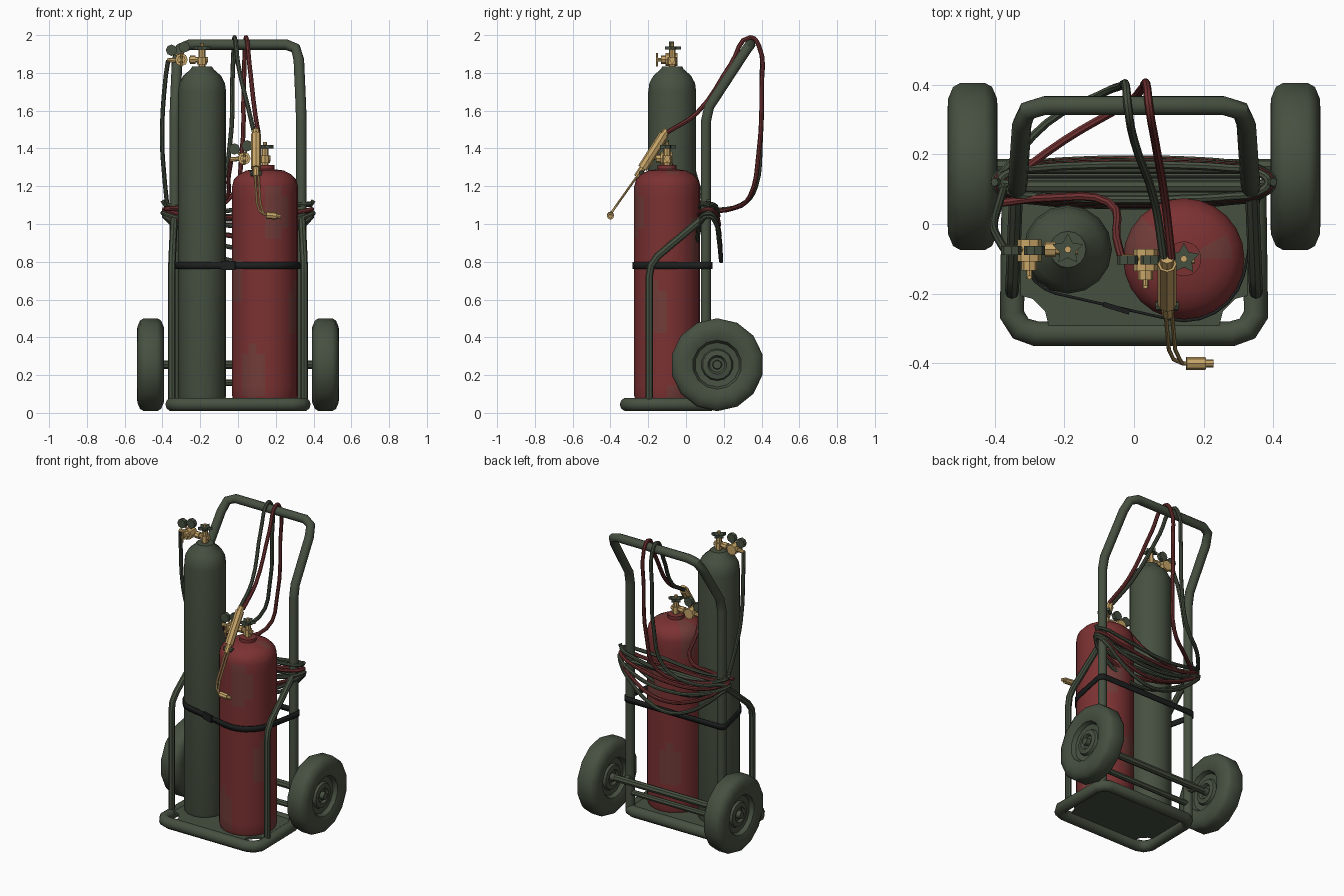
import bpy, bmesh, math
from mathutils import Matrix, Vector
from mathutils.geometry import convex_hull_2d

cube = bpy.data.objects.get("Cube")
if cube:
    bpy.data.objects.remove(cube, do_unlink=True)


def material(name, r, g, b):
    m = bpy.data.materials.new(name)
    m.use_nodes = True
    m.diffuse_color = (r, g, b, 1)
    node = m.node_tree.nodes["Principled BSDF"]
    node.inputs["Base Color"].default_value = (r, g, b, 1)
    node.inputs["Roughness"].default_value = 0.7
    return m


GREEN = material("dark green paint", 0.062, 0.080, 0.052)
RED = material("red paint", 0.200, 0.031, 0.032)
WORN = material("worn red paint", 0.165, 0.045, 0.040)
HOSE = material("red rubber", 0.160, 0.030, 0.030)
BRASS = material("brass", 0.580, 0.380, 0.140)
BLACK = material("black webbing", 0.012, 0.013, 0.013)


def smooth(ob):
    bpy.ops.object.select_all(action='DESELECT')
    ob.select_set(True)
    bpy.context.view_layer.objects.active = ob
    bpy.ops.object.shade_smooth_by_angle(angle=math.radians(42))


def add(name, bm, *mats):
    bmesh.ops.recalc_face_normals(bm, faces=bm.faces)
    me = bpy.data.meshes.new(name)
    bm.to_mesh(me)
    bm.free()
    for m in mats:
        me.materials.append(m)
    ob = bpy.data.objects.new(name, me)
    bpy.context.collection.objects.link(ob)
    smooth(ob)
    return ob


def tube(name, pts, r, mat, closed=False, soft=False, sides=2):
    """Round tube along a path, with mitred or soft bends."""
    cu = bpy.data.curves.new(name, 'CURVE')
    cu.dimensions = '3D'
    cu.bevel_depth, cu.bevel_resolution = r, sides
    cu.use_fill_caps = True
    cu.resolution_u = 4
    sp = cu.splines.new('BEZIER' if soft else 'POLY')
    points = sp.bezier_points if soft else sp.points
    points.add(len(pts) - 1)
    for p, co in zip(points, pts):
        if soft:
            p.co = co
            p.handle_left_type = p.handle_right_type = 'AUTO'
        else:
            p.co = (*co, 1)
    sp.use_cyclic_u = closed
    cu.materials.append(mat)
    ob = bpy.data.objects.new(name, cu)
    bpy.context.collection.objects.link(ob)
    bpy.ops.object.select_all(action='DESELECT')
    ob.select_set(True)
    bpy.context.view_layer.objects.active = ob
    bpy.ops.object.convert(target='MESH')
    smooth(bpy.context.view_layer.objects.active)


def lathe(profile, matrix, segs):
    """Spin a (radius, height) profile about its own z axis."""
    bm = bmesh.new()
    vs = [bm.verts.new((r, 0, z)) for r, z in profile]
    es = [bm.edges.new(e) for e in zip(vs, vs[1:])]
    bmesh.ops.spin(bm, geom=vs + es, cent=(0, 0, 0), axis=(0, 0, 1),
                   angle=math.tau, steps=segs, use_duplicate=False)
    bmesh.ops.remove_doubles(bm, verts=bm.verts, dist=0.0005)
    bm.transform(matrix)
    return bm


def prism(outline, z0, z1):
    bm = bmesh.new()
    f = bm.faces.new([bm.verts.new((x, y, z0)) for x, y in outline])
    top = bmesh.ops.extrude_face_region(bm, geom=[f])["geom"]
    bmesh.ops.translate(bm, vec=(0, 0, z1 - z0),
                        verts=[v for v in top if isinstance(v, bmesh.types.BMVert)])
    return bm


# Gas cylinders
TALL, SHORT = Vector((-0.19, -0.073, 0)), Vector((0.143, -0.1, 0))
add("tall_cylinder", lathe([(0, .07), (.122, .07), (.127, .09), (.127, 1.70), (.121, 1.745), (.1, 1.785),
                            (.06, 1.82), (.052, 1.835), (0, 1.835)], Matrix.Translation(TALL), 16), GREEN)
walls = [(.174, .09 + i * .0555) for i in range(21)]
bm = lathe([(0, .07), (.168, .07)] + walls + [(.165, 1.235), (.14, 1.262), (.1, 1.283), (.05, 1.29),
           (.05, 1.312), (0, 1.312)], Matrix.Translation(SHORT), 24)
for f in bm.faces:  # scattered worn patches
    c = f.calc_center_median() - SHORT
    a = math.atan2(c.y, c.x)
    f.material_index = int(math.sin(3 * a + 5 * c.z) + math.sin(2 * a - 9 * c.z + 1) > 1.0)
add("short_cylinder", bm, RED, WORN)

# Base frame and plate
half = [(0.28, -.315), (0.325, -.3), (0.35, -.26), (0.345, .07), (0.325, .11), (0.29, .125)]
ring = half + [(-x, y) for x, y in reversed(half)]
tube("base_frame", [(x, y, .045) for x, y in ring], .036, GREEN, closed=True, sides=3)
half = [(0.24, -.31), (0.255, -.25), (0.29, -.215), (0.345, -.2), (0.34, .11)]
add("base_plate", prism(half + [(-x, y) for x, y in reversed(half)], .055, .07), GREEN)

# Push handle, side struts, crossbars and axle
half = [(.335, .105, .05), (.335, .105, 1.54), (.333, .122, 1.62), (.322, .285, 1.87), (.305, .325, 1.93), (.255, .34, 1.95)]
tube("handle_frame", half + [(-x, y, z) for x, y, z in reversed(half)], .028, GREEN, sides=3)
for s, side in ((1, "left"), (-1, "right")):
    tube(side + "_strut", [(s * .35, -.195, .05), (s * .35, -.195, .72), (s * .35, -.185, .78),
                           (s * .348, -.15, .83), (s * .338, .1, 1.04)], .02, GREEN)
    tube(side + "_axle_bracket", [(s * .335, .1, .255), (s * .335, .165, .255)], .026, GREEN)
    tube(side + "_hose_hook", [(s * .335, .11, 1.1), (s * .385, .12, 1.1), (s * .4, .12, 1.125)], .012, GREEN)
for z in (.16, 1.03):
    tube("crossbar", [(-.335, .108, z), (.335, .108, z)], .018, GREEN)
tube("axle", [(-.47, .165, .255), (.47, .165, .255)], .022, GREEN)

# Wheels: tyre, dished rim and hub in one turned shape
side = [(.246, .035), (.234, .056), (.2, .07), (.165, .072), (.13, .06), (.118, .035), (.085, .03),
        (.078, .045), (.05, .05), (.04, .035), (.025, .035), (.022, .062), (0, .062)]
wheel = [(r, -h) for r, h in reversed(side)] + side
for s, word in ((1, "left"), (-1, "right")):
    place = Matrix.Translation((s * .463, .165, .255)) @ Matrix.Rotation(s * math.pi / 2, 4, 'Y')
    add(word + "_wheel", lathe(wheel, place, 14), GREEN)

# Strap pulled tight around cylinders and uprights
pts = []
for x, y, r in ((TALL.x, TALL.y, .131), (SHORT.x, SHORT.y, .178), (.335, .105, .03), (-.335, .105, .03)):
    pts += [(x + r * math.cos(i * math.tau / 24), y + r * math.sin(i * math.tau / 24)) for i in range(24)]
bm = bmesh.new()
loop = [bm.verts.new((*pts[i], .762)) for i in convex_hull_2d(pts)]
edges = [bm.edges.new((loop[i - 1], loop[i])) for i in range(len(loop))]
up = bmesh.ops.extrude_edge_only(bm, edges=edges)["geom"]
bmesh.ops.translate(bm, vec=(0, 0, .036), verts=[v for v in up if isinstance(v, bmesh.types.BMVert)])
mod = add("strap", bm, BLACK).modifiers.new("thickness", 'SOLIDIFY')
mod.thickness, mod.offset = .008, 0
buckle = prism([(-.09, -.237), (-.015, -.26), (-.012, -.246), (-.087, -.223)], .757, .803)
add("strap_buckle", buckle, BLACK)


# Valve, regulator, gauges and star handwheel
def valve_set(word, o):
    def part(name, a, b, r, mat=BRASS):
        tube(word + "_" + name, [o + Vector(a), o + Vector(b)], r, mat)
    part("valve_stem", (0, 0, -.01), (0, 0, .09), .018)
    part("valve_nut", (0, 0, .01), (0, 0, .05), .026)
    part("valve_outlet", (.03, 0, .035), (-.07, 0, .035), .015)
    part("outlet_nut", (-.035, 0, .035), (-.065, 0, .035), .022)
    part("regulator", (-.11, -.035, .035), (-.11, .028, .035), .034)
    part("regulator_bonnet", (-.11, -.06, .035), (-.11, -.03, .035), .022)
    part("adjusting_screw", (-.11, -.085, .035), (-.11, -.05, .035), .009)
    part("screw_handle", (-.11, -.08, 0), (-.11, -.08, .07), .006)
    part("hose_outlet", (-.1, 0, .035), (-.185, 0, .03), .012)
    for dx, dz in ((-.162, .085), (-.095, .102)):
        part("gauge_stem", (-.11, 0, .035), (dx, 0, dz), .007)
        part("gauge", (dx, -.016, dz), (dx, .01, dz), .03, GREEN)
    star = [(o.x + r * math.cos(a), o.y + r * math.sin(a)) for a, r in
            ((math.pi / 2 + i * math.pi / 5, .024 if i % 2 else .046) for i in range(10))]
    add(word + "_handwheel", prism(star, o.z + .088, o.z + .106), GREEN)
    part("handwheel_nut", (0, 0, .1), (0, 0, .122), .01)


valve_set("tall", TALL + Vector((0, 0, 1.835)))
valve_set("short", SHORT + Vector((0, 0, 1.312)))

# Cutting torch
tube("torch_handle", [(.095, -.115, 1.475), (.095, -.23, 1.295)], .027, BRASS)
tube("torch_tail", [(.095, -.098, 1.495), (.095, -.12, 1.47)], .02, BRASS)
tube("torch_neck", [(.095, -.22, 1.31), (.097, -.26, 1.25)], .017, BRASS)
for d in (0, .018):
    tube("torch_pipe", [(.09 + d, -.25, 1.265), (.1 + d, -.36, 1.11), (.113 + d, -.388, 1.07),
                        (.14, -.4, 1.05), (.17, -.4, 1.045)], .006, BRASS)
tube("torch_head", [(.15, -.4, 1.047), (.205, -.4, 1.042)], .019, BRASS)
tube("torch_tip", [(.2, -.4, 1.042), (.228, -.4, 1.04)], .011, BRASS)
for x in (.065, .125):
    tube("torch_knob", [(.096, -.235, 1.275), (x, -.235, 1.265)], .014, GREEN)

# Hoses from torch over the handle, and from regulators to the coil
tube("green_torch_hose", [(.085, -.1, 1.485), (.06, .06, 1.59), (0, .24, 1.85), (-.018, .34, 1.988), (-.022, .387, 1.94),
     (-.03, .4, 1.75), (-.04, .395, 1.45), (-.1, .37, 1.2), (-.25, .29, 1.1), (-.39, .13, 1.07)], .012, GREEN, soft=True)
tube("red_torch_hose", [(.108, -.1, 1.485), (.09, .06, 1.59), (.06, .24, 1.85), (.043, .34, 1.988), (.038, .387, 1.94),
     (.03, .4, 1.72), (.02, .385, 1.38), (-.03, .34, 1.15), (-.2, .24, 1.08), (-.39, .1, 1.07)], .012, HOSE, soft=True)
tube("green_supply_hose", [(-.37, -.075, 1.865), (-.385, -.05, 1.76), (-.402, 0, 1.45), (-.39, .05, 1.25),
                           (-.375, .1, 1.1)], .012, GREEN, soft=True)
tube("red_supply_hose", [(-.035, -.1, 1.342), (-.05, -.04, 1.25), (-.07, .06, 1.13), (-.25, .075, 1.09),
                         (-.39, .06, 1.08)], .012, HOSE, soft=True)

# Coiled hose hung across the back
for i in range(5):
    loop = []
    for k in range(16):
        c, s = math.cos(k * math.tau / 16), math.sin(k * math.tau / 16)
        sag = (.06 + .04 * i) if s > 0 else (.03 + .03 * i)
        bow = math.copysign(abs(s) ** .6, s) * (.05 + .004 * i)
        loop.append(((.385 + .007 * (i % 3)) * c, .12 + bow, 1.105 - .018 * i - sag * s * s + .012 * math.sin(3 * c + i)))
    tube("hose_coil", loop, .012, HOSE if i % 2 else GREEN, closed=True, soft=True)
